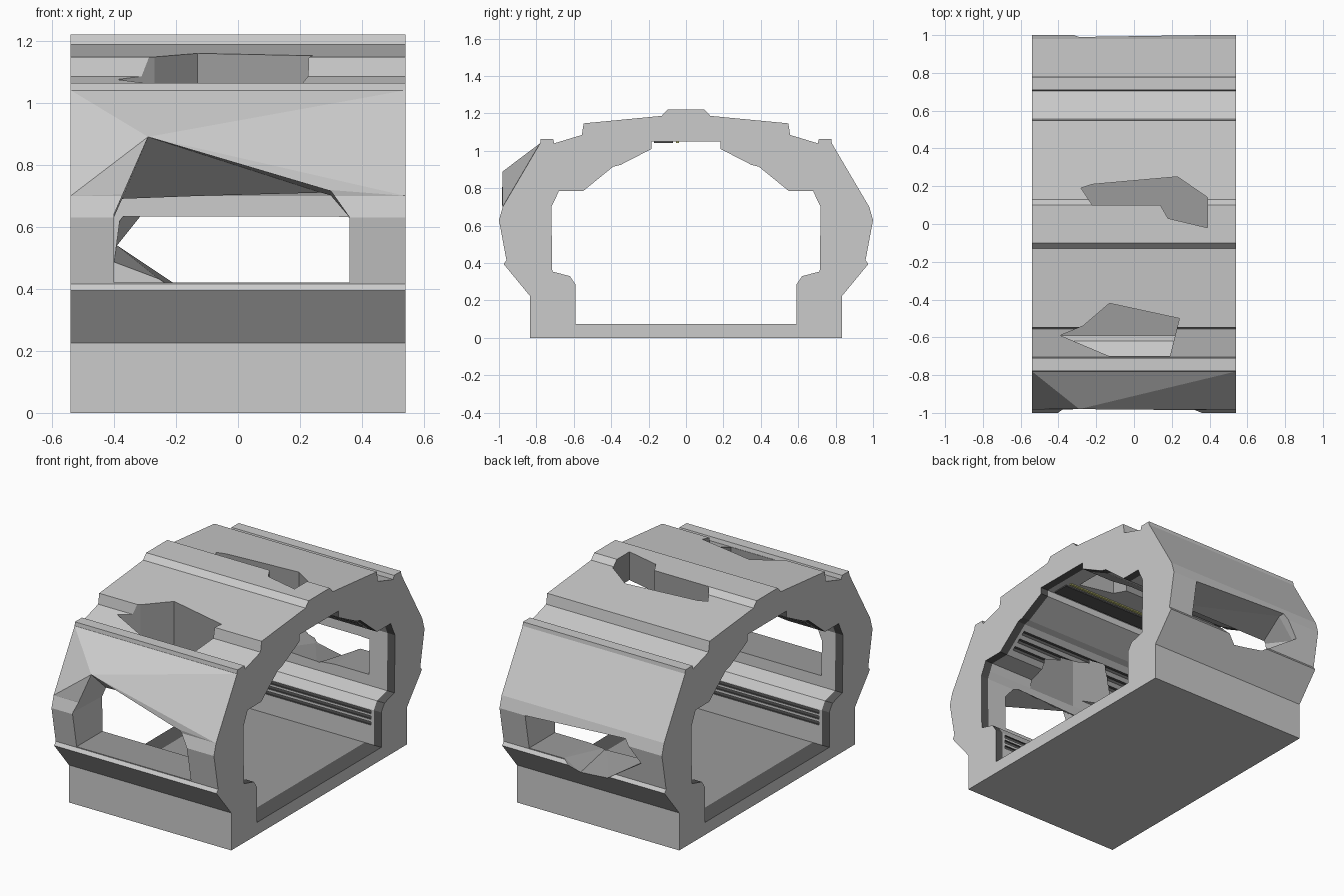
import bpy, bmesh

cube = bpy.data.objects.get("Cube")
if cube:
    bpy.data.objects.remove(cube, do_unlink=True)

HALF = 0.54  # half length of the segment
SHELL, WORN, TRIM, LAMP = range(4)


def material(name, r, g, b):
    mat = bpy.data.materials.new(name)
    mat.use_nodes = True
    mat.diffuse_color = (r, g, b, 1)
    mat.node_tree.nodes["Principled BSDF"].inputs["Base Color"].default_value = (r, g, b, 1)
    return mat


MATS = [material("light grey", 0.6, 0.6, 0.6), material("worn grey", 0.33, 0.33, 0.33),
        material("dark trim", 0.1, 0.1, 0.1), material("lamp yellow", 0.6, 0.6, 0.2)]


def finish(name, bm, rule=None):
    """Make an object; rule(centre, normal) picks each face's material."""
    bmesh.ops.recalc_face_normals(bm, faces=bm.faces)
    bm.normal_update()
    if rule:
        for f in bm.faces:
            f.material_index = rule(f.calc_center_median(), f.normal)
    me = bpy.data.meshes.new(name)
    bm.to_mesh(me)
    bm.free()
    for mat in MATS:
        me.materials.append(mat)
    ob = bpy.data.objects.new(name, me)
    bpy.context.collection.objects.link(ob)
    return ob


def loft(name, rings, rule=None, triangulate=True):
    """Closed solid through rings that have equal point counts."""
    bm = bmesh.new()
    rows = [[bm.verts.new(p) for p in ring] for ring in rings]
    n = len(rows[0])
    for a, b in zip(rows, rows[1:]):
        for i in range(n):
            j = (i + 1) % n
            bm.faces.new((a[i], a[j], b[j], b[i]))
    bm.faces.new(rows[0])
    bm.faces.new(rows[-1][::-1])
    if triangulate:
        bmesh.ops.triangulate(bm, faces=bm.faces)
    return finish(name, bm, rule)


def prism(name, half_profile, stations, rule=None):
    """Mirror a (y, z) half profile and extrude it through x stations."""
    pts = half_profile + [(-y, z) for y, z in reversed(half_profile)]
    return loft(name, [[(x, y, z) for y, z in pts] for x in stations], rule, False)


def bar(name, y, z, ry, rz, reach, index):
    ring = [(y - ry, z - rz), (y + ry, z - rz), (y + ry, z + rz), (y - ry, z + rz)]
    return loft(name, [[(x, *p) for p in ring] for x in (-reach, reach)],
                lambda c, n: index, False)


def combine(target, tool, op):
    mod = target.modifiers.new(op, 'BOOLEAN')
    mod.operation, mod.object, mod.solver = op, tool, 'EXACT'
    dg = bpy.context.evaluated_depsgraph_get()
    me = bpy.data.meshes.new_from_object(target.evaluated_get(dg))
    target.modifiers.clear()
    target.data = me
    bpy.data.objects.remove(tool, do_unlink=True)


# Outer hull of the segment
outer = [(0.835, 0), (0.835, 0.225), (0.975, 0.395), (0.96, 0.415), (1.0, 0.63),
         (0.98, 0.70), (0.78, 1.04), (0.777, 1.063), (0.71, 1.063), (0.705, 1.04),
         (0.557, 1.085), (0.547, 1.147), (0.13, 1.187), (0.10, 1.22)]
shell = prism("tunnel_shell", outer, (-HALF, HALF))

# Hood that swells out of the front wall
bm = bmesh.new()
for p in [(-0.29, -0.98, 0.89), (0.28, -0.985, 0.72), (-0.4, -0.75, 0.8), (0.4, -0.75, 0.8)]:
    bm.verts.new(p)
for x in (-0.539, 0.539):
    bm.verts.new((x, -0.981, 0.70))
    bm.verts.new((x, -0.781, 1.04))
bmesh.ops.convex_hull(bm, input=bm.verts)
combine(shell, finish("front_hood", bm), 'UNION')

# Passage with a worn floor and dark trim just inside both ends
inner = [(0.59, 0.075), (0.59, 0.285), (0.62, 0.33), (0.715, 0.355), (0.72, 0.70),
         (0.70, 0.74), (0.68, 0.785), (0.55, 0.785), (0.39, 0.915), (0.35, 0.925),
         (0.185, 1.01), (0.185, 1.05)]


def passage_rule(c, n):
    on_floor = n.z < -0.9 and c.z < 0.1
    if abs(c.x) > 0.47 or (on_floor and abs(c.x) > 0.4):
        return TRIM
    return WORN if on_floor else SHELL


combine(shell, prism("passage_cutter", inner, (-0.7, -0.49, -0.43, 0.43, 0.49, 0.7),
                     passage_rule), 'DIFFERENCE')

# Dark grooves along the lower walls and the ceiling slopes
for side in (-1, 1):
    for y, z in [(0.59, 0.2), (0.59, 0.235), (0.59, 0.268), (0.51, 0.818), (0.47, 0.85),
                 (0.43, 0.883)]:
        combine(shell, bar("groove_cutter", side * y, z, 0.01, 0.01, 0.47, TRIM), 'DIFFERENCE')


def sill_rule(c, n):
    return WORN if n.z < -0.5 else SHELL


# Broken opening in the front wall, its top sloping down inwards
front_out = [(-0.4, 0.42), (-0.4, 0.64), (-0.29, 0.89), (0.3, 0.715), (0.36, 0.63), (0.36, 0.42)]
front_in = [(-0.4, 0.42), (-0.4, 0.63), (-0.38, 0.675), (0.3, 0.7), (0.36, 0.63), (0.36, 0.42)]
combine(shell, loft("front_opening_cutter", [
    [(x, -1.1, z) for x, z in front_out], [(x, -0.98, z) for x, z in front_out],
    [(x, -0.7, z) for x, z in front_in]], sill_rule), 'DIFFERENCE')

# Broken opening in the back wall, dipping into the sill
back = [(0.37, 0.63), (0.37, 0.42), (0.14, 0.42), (0.04, 0.355), (-0.15, 0.38),
        (-0.39, 0.54), (-0.29, 0.665)]
back_in = [(0.37, 0.63), (0.37, 0.42), (0.14, 0.42), (0.04, 0.41), (-0.24, 0.42),
           (-0.4, 0.48), (-0.38, 0.63)]
combine(shell, loft("back_opening_cutter", [
    [(x, 1.1, z) for x, z in back], [(x, 0.95, z) for x, z in back],
    [(x, 0.69, z) for x, z in back_in]], sill_rule), 'DIFFERENCE')

# Two ragged roof holes with worn broken edges
roof_holes = [
    ([(-0.39, -0.59), (-0.27, -0.54), (-0.13, -0.42), (0.24, -0.50), (0.19, -0.70),
      (-0.13, -0.70)], 0.7),
    ([(-0.28, 0.19), (-0.22, 0.21), (0.23, 0.25), (0.39, 0.14), (0.39, -0.02), (0.18, 0.03),
      (0.14, 0.10), (-0.22, 0.10)], 0.93)]
for outline, z_low in roof_holes:
    combine(shell, loft("roof_hole_cutter", [
        [(x, y, z) for x, y in outline] for z in (1.3, z_low)],
        lambda c, n: WORN), 'DIFFERENCE')

# Thin ceiling strips: a lamp line beside a dark plate
bar("ceiling_lamp_strip", -0.045, 1.047, 0.008, 0.004, 0.44, LAMP)
bar("ceiling_dark_plate", -0.12, 1.047, 0.05, 0.004, 0.45, TRIM)
